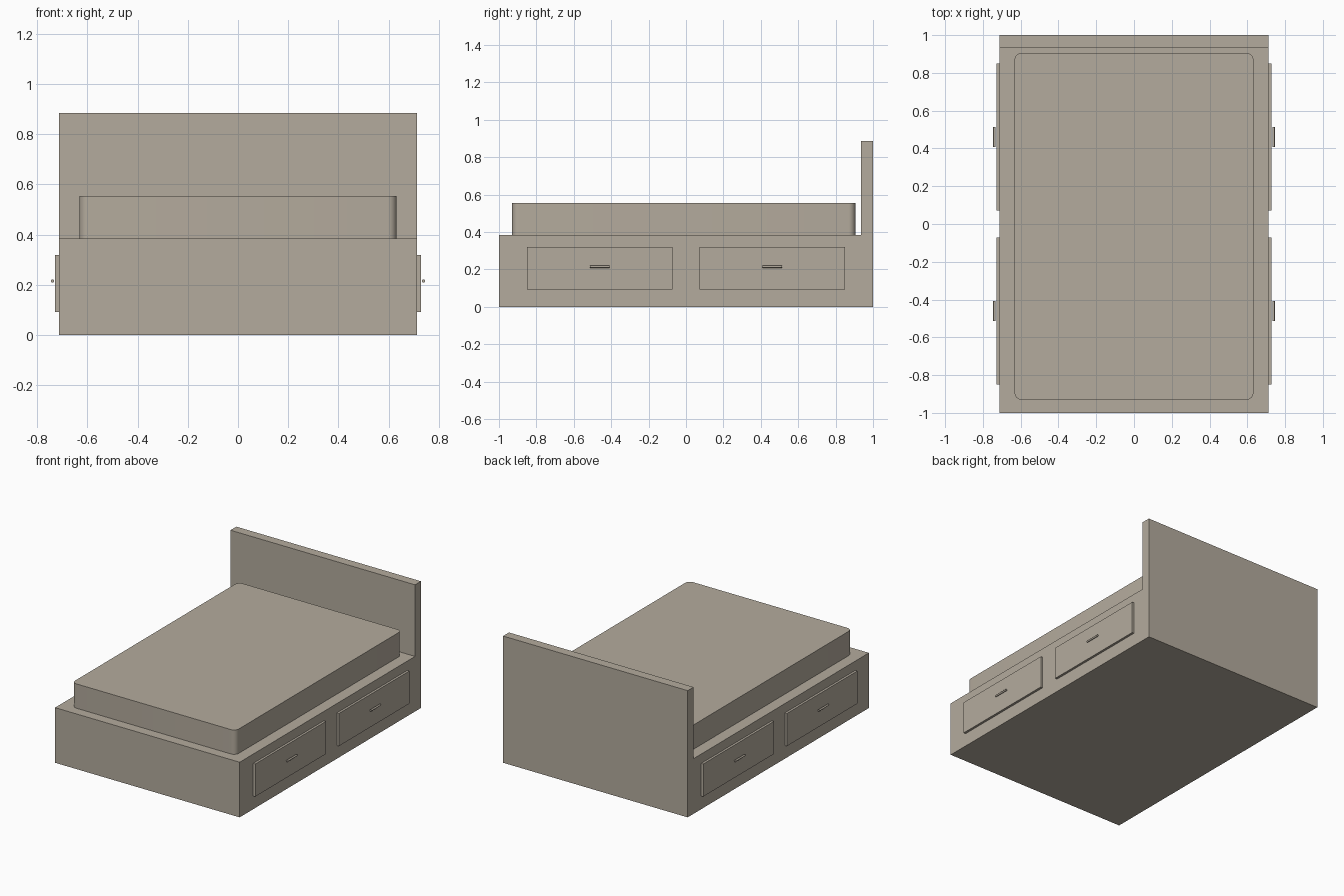
import bpy, bmesh, math

cube = bpy.data.objects.get("Cube")
if cube:
    bpy.data.objects.remove(cube, do_unlink=True)

# Single warm taupe finish
taupe = bpy.data.materials.new("warm_taupe")
taupe.use_nodes = True
COLOUR = (0.456, 0.407, 0.337, 1)
taupe.diffuse_color = COLOUR
bsdf = next(n for n in taupe.node_tree.nodes if n.type == 'BSDF_PRINCIPLED')
bsdf.inputs["Base Color"].default_value = COLOUR


def prism(name, points, offset, smooth=False):
    """Extrude a flat outline along an offset vector."""
    bm = bmesh.new()
    face = bm.faces.new([bm.verts.new(p) for p in points])
    out = bmesh.ops.extrude_face_region(bm, geom=[face])
    verts = [v for v in out["geom"] if isinstance(v, bmesh.types.BMVert)]
    bmesh.ops.translate(bm, verts=verts, vec=offset)
    bmesh.ops.recalc_face_normals(bm, faces=bm.faces)
    mesh = bpy.data.meshes.new(name)
    bm.to_mesh(mesh)
    bm.free()
    mesh.materials.append(taupe)
    obj = bpy.data.objects.new(name, mesh)
    bpy.context.collection.objects.link(obj)
    if smooth:
        bpy.ops.object.select_all(action='DESELECT')
        obj.select_set(True)
        bpy.context.view_layer.objects.active = obj
        bpy.ops.object.shade_smooth_by_angle(angle=math.radians(30))
    return obj


# Bed base and headboard as one L-shaped side profile
W = 0.713
profile = [(-1, 0), (1, 0), (1, 0.885), (0.935, 0.885), (0.935, 0.385), (-1, 0.385)]
prism("bed_frame", [(-W, y, z) for y, z in profile], (2 * W, 0, 0))

# Mattress with rounded vertical corners
hx, y0, y1, r, steps = 0.632, -0.93, 0.905, 0.036, 8
centres = [(hx - r, y1 - r), (r - hx, y1 - r), (r - hx, y0 + r), (hx - r, y0 + r)]
outline = []
for i, (cx, cy) in enumerate(centres):
    for k in range(steps + 1):
        a = math.pi / 2 * (i + k / steps)
        outline.append((cx + r * math.cos(a), cy + r * math.sin(a), 0.385))
prism("mattress", outline, (0, 0, 0.17), smooth=True)

# Two drawers with bar handles on each side
for side, sx in (("left", 1), ("right", -1)):
    for place, sy in (("front", -1), ("back", 1)):
        ya, yb = sorted((sy * 0.072, sy * 0.85))
        x = sx * W
        prism(f"{side}_{place}_drawer",
              [(x, ya, 0.092), (x, yb, 0.092), (x, yb, 0.32), (x, ya, 0.32)],
              (sx * 0.016, 0, 0))
        yc = sy * 0.461
        ring = [(sx * 0.739 + 0.0065 * math.cos(a), yc - 0.053, 0.215 + 0.0065 * math.sin(a))
                for a in (math.tau * k / 16 for k in range(16))]
        prism(f"{side}_{place}_handle", ring, (0, 0.106, 0), smooth=True)
